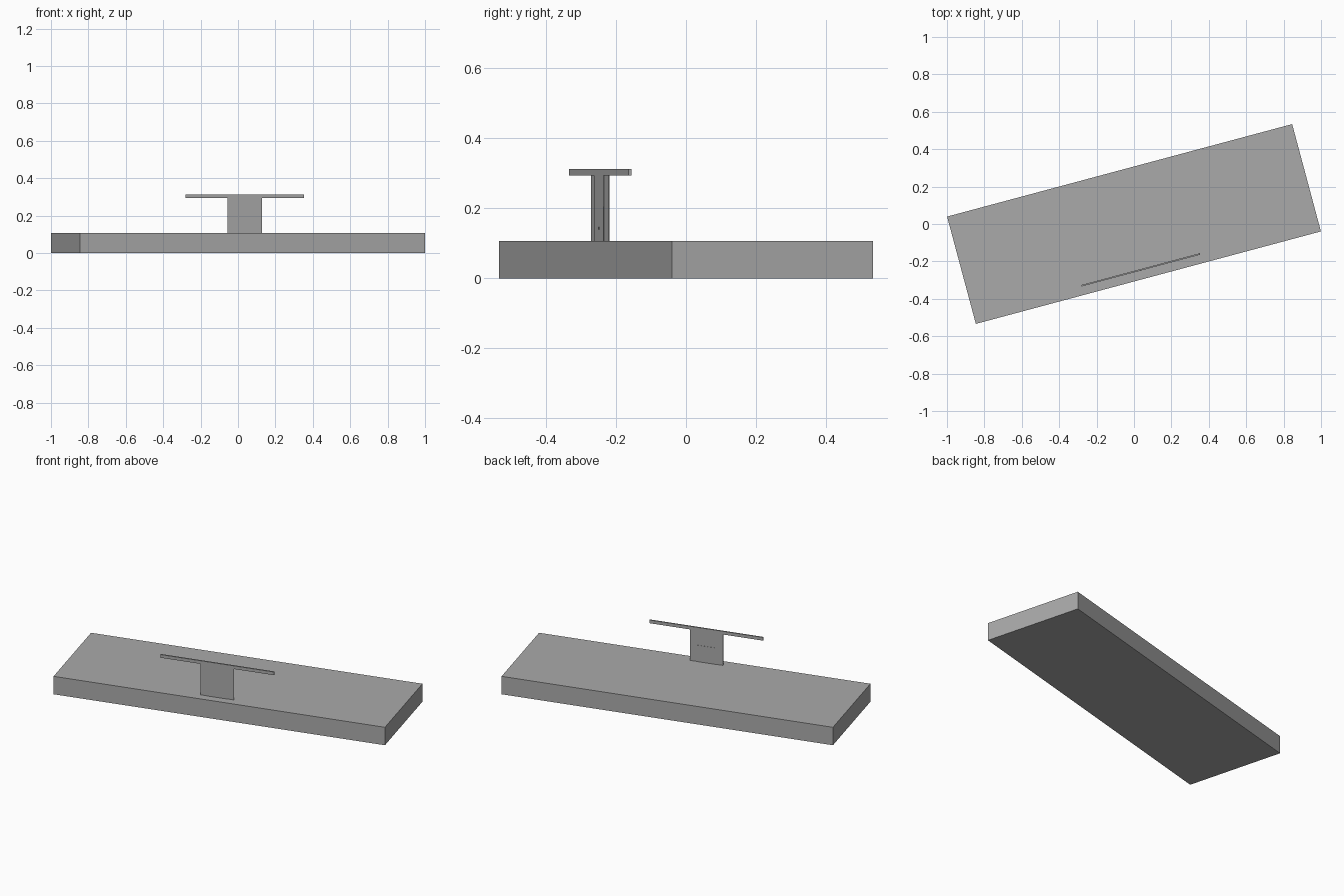
import bpy
import math
from mathutils import Matrix, Vector

if "Cube" in bpy.data.objects:
    bpy.data.objects.remove(bpy.data.objects["Cube"])

ANGLE = math.radians(15)

grey = bpy.data.materials.new("plain grey")
grey.diffuse_color = (0.4, 0.4, 0.4, 1)
grey.use_nodes = True
grey.node_tree.nodes["Principled BSDF"].inputs["Base Color"].default_value = grey.diffuse_color


def box(name, origin, x, y, z):
    """Box given by local x, y, z ranges, turned about a ground point."""
    bpy.ops.mesh.primitive_cube_add(size=1)
    ob = bpy.context.object
    ob.name = name
    size = Vector((x[1] - x[0], y[1] - y[0], z[1] - z[0]))
    mid = Vector((sum(x) / 2, sum(y) / 2, sum(z) / 2))
    turn = Matrix.Translation((*origin, 0)) @ Matrix.Rotation(ANGLE, 4, 'Z')
    ob.data.transform(turn @ Matrix.Translation(mid) @ Matrix.Diagonal((*size, 1)))
    ob.data.materials.append(grey)
    return ob


SIGN = (0.036, -0.245)
BASE_TOP, BEAM_BOTTOM, BEAM_TOP = 0.107, 0.293, 0.312

# Ground slab
box("base_slab", (0, 0), (-0.955, 0.955), (-0.297, 0.297), (0, BASE_TOP))

# Long thin bar on top of the upright panel
box("top_bar", SIGN, (-0.328, 0.328), (-0.004, 0.004), (BEAM_BOTTOM, BEAM_TOP))

# Upright panel with raised front plates and a raised back plate
box("upright_panel", SIGN, (-0.096, 0.096), (-0.0015, 0.0015), (BASE_TOP, BEAM_BOTTOM))
box("front_upper_plate", SIGN, (-0.052, 0.05), (-0.004, -0.0015), (0.205, BEAM_BOTTOM))
box("front_lower_plate", SIGN, (-0.052, 0.05), (-0.003, -0.0015), (BASE_TOP, 0.205))
box("back_plate", SIGN, (-0.052, 0.05), (0.0015, 0.003), (BASE_TOP, 0.205))

# Small knob
box("knob", SIGN, (-0.002, 0.002), (-0.005, -0.003), (0.14, 0.146))
